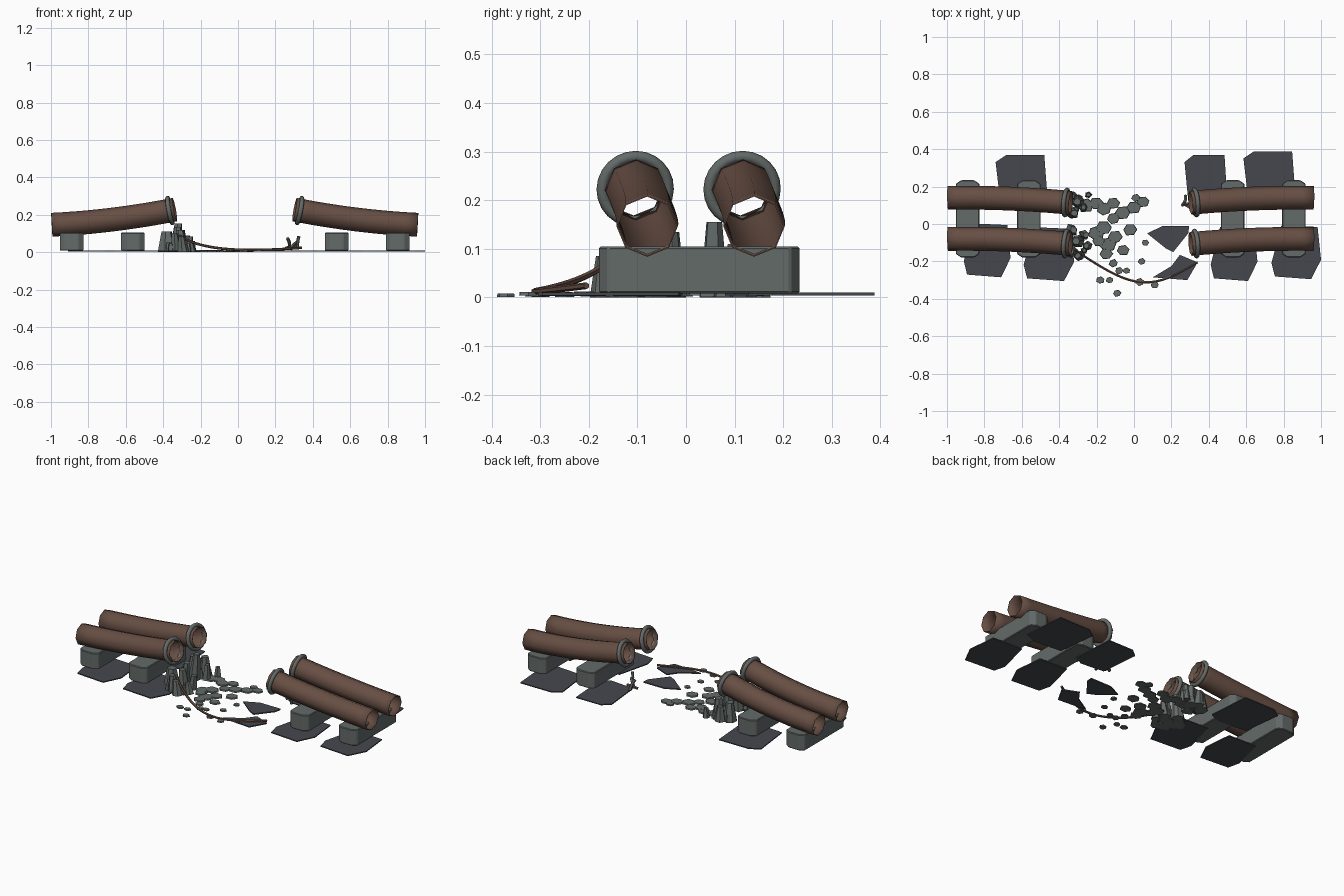
import bpy, bmesh, math, random
from mathutils import Vector

cube = bpy.data.objects.get("Cube")
if cube:
    bpy.data.objects.remove(cube, do_unlink=True)
rng = random.Random(4)


def material(name, rgb):
    m = bpy.data.materials.new(name)
    m.use_nodes = True
    m.diffuse_color = (*rgb, 1)
    m.node_tree.nodes["Principled BSDF"].inputs["Base Color"].default_value = (*rgb, 1)
    return m


RUST = material("rust brown", (0.135, 0.077, 0.057))
STONE = material("stone grey", (0.125, 0.145, 0.14))
SLATE = material("dark slate", (0.06, 0.064, 0.077))


def finish(bm, name, mat, smooth=False):
    bmesh.ops.recalc_face_normals(bm, faces=bm.faces)
    me = bpy.data.meshes.new(name)
    bm.to_mesh(me)
    bm.free()
    me.materials.append(mat)
    ob = bpy.data.objects.new(name, me)
    bpy.context.collection.objects.link(ob)
    if smooth:
        bpy.ops.object.select_all(action='DESELECT')
        ob.select_set(True)
        bpy.context.view_layer.objects.active = ob
        bpy.ops.object.shade_smooth_by_angle(angle=math.radians(50))
    return ob


def bezier(ctrl, n):
    """Points along a Bezier curve of any degree."""
    out = []
    for i in range(n + 1):
        p = [Vector(c) for c in ctrl]
        while len(p) > 1:
            p = [a.lerp(b, i / n) for a, b in zip(p, p[1:])]
        out.append(p[0])
    return out


def tube(name, pts, r, sides, mat, capped=True):
    bm = bmesh.new()
    rings = []
    for i, p in enumerate(pts):
        t = (pts[min(i + 1, len(pts) - 1)] - pts[max(i - 1, 0)]).normalized()
        side = t.cross(Vector((0, 0, 1)))
        if side.length < 0.01:
            side = Vector((1, 0, 0))
        side.normalize()
        up = side.cross(t)
        angles = [math.tau * k / sides for k in range(sides)]
        rings.append([bm.verts.new(p + r * (math.cos(a) * up + math.sin(a) * side)) for a in angles])
    for a, b in zip(rings, rings[1:]):
        for k in range(sides):
            j = (k + 1) % sides
            bm.faces.new((a[k], a[j], b[j], b[k]))
    if capped:
        bm.faces.new(rings[0])
        bm.faces.new(rings[-1])
    return finish(bm, name, mat, True)


def prism(bm, outline, z0, z1, taper=1.0, lean=(0, 0)):
    """Extruded outline, optionally narrowing and leaning towards the top."""
    cx = sum(p[0] for p in outline) / len(outline)
    cy = sum(p[1] for p in outline) / len(outline)
    low = [bm.verts.new((x, y, z0)) for x, y in outline]
    top = [bm.verts.new((cx + (x - cx) * taper + lean[0],
                         cy + (y - cy) * taper + lean[1], z1)) for x, y in outline]
    bm.faces.new(low)
    bm.faces.new(top)
    for k in range(len(low)):
        j = (k + 1) % len(low)
        bm.faces.new((low[k], low[j], top[j], top[k]))


def ngon(x, y, r, n, jitter=0.15, stretch=1.0):
    turn = rng.uniform(0, 0.4)
    pts = []
    for k in range(n):
        a = turn + math.tau * k / n
        q = r * rng.uniform(1 - jitter, 1 + jitter)
        pts.append((x + q * stretch * math.cos(a), y + q * math.sin(a)))
    return pts


# Two broken pipe pairs, with collars and the blocks carrying them
SHIFT = -0.0175
for s, label in ((-1, "right"), (1, "left")):
    for dy, row in ((0.11, "back"), (-0.11, "front")):
        ctrl = [(s * x + SHIFT, y + dy, z) for x, y, z in
                ((0.978, 0.03, 0.147), (0.65, 0.035, 0.163), (0.32, 0.003, 0.228))]
        pts = bezier(ctrl, 10)
        pipe = tube(f"{label}_{row}_pipe", pts, 0.0635, 8, RUST, False)
        wall = pipe.modifiers.new("wall", 'SOLIDIFY')
        wall.thickness = 0.003
        axis = pts[-1] - pts[-2]
        centre = pts[-1] - axis.normalized() * 0.027
        bpy.ops.mesh.primitive_torus_add(
            major_radius=0.068, minor_radius=0.012, major_segments=24, minor_segments=8,
            location=centre, rotation=axis.to_track_quat('Z', 'Y').to_euler())
        collar = bpy.context.object
        collar.name = f"{label}_{row}_collar"
        collar.data.materials.append(STONE)
        bpy.ops.object.shade_smooth_by_angle(angle=math.radians(50))
    for x, end in ((0.872, "outer"), (0.545, "inner")):
        bm = bmesh.new()
        cx, w, n = s * x + SHIFT, 0.063, 0.035
        half = [(n, 0.234), (w, 0.215), (w, -0.16), (n, -0.179)]
        outline = [(cx + a, b) for a, b in half] + [(cx - a, b) for a, b in reversed(half)]
        prism(bm, outline, 0.008, 0.105)
        block = finish(bm, f"{label}_{end}_support", STONE)
        bev = block.modifiers.new("worn edges", 'BEVEL')
        bev.width, bev.segments, bev.limit_method = 0.004, 1, 'ANGLE'

# Cracked ground slabs: corner position, width, and which way the shape points
BACK = [(0, 0.87), (0.2, 1), (0.93, 1), (1, 0.1), (0.75, 0), (0.1, 0.05)]
FRONT = [(0.07, 0.05), (0.8, 0), (1, 0.36), (0.93, 0.97), (0.2, 1), (0, 0.3)]
slabs = [(-0.74, 0.08, 0.28, BACK), (0.27, 0.08, 0.23, BACK), (0.585, 0.1, 0.28, BACK),
         (-0.91, -0.285, 0.25, FRONT), (-0.59, -0.305, 0.27, FRONT),
         (0.41, -0.305, 0.25, FRONT), (0.735, -0.295, 0.265, FRONT)]
for i, (x, y, w, shape) in enumerate(slabs):
    bm = bmesh.new()
    prism(bm, [(x + a * w, y + b * 0.288) for a, b in shape], 0.004, 0.01)
    finish(bm, f"ground_slab_{i + 1}", SLATE)

# Loose slab fragments in the gap
shards = [[(0.07, -0.05), (0.155, -0.01), (0.295, -0.01), (0.29, -0.05), (0.21, -0.15), (0.17, -0.13)],
          [(0.245, -0.165), (0.34, -0.205), (0.285, -0.3), (0.1, -0.285), (0.2, -0.225)]]
for i, shard in enumerate(shards):
    bm = bmesh.new()
    prism(bm, shard, 0.003, 0.01)
    finish(bm, f"slab_fragment_{i + 1}", SLATE)

# Flat scattered stones
bm = bmesh.new()
big = [(0.05, 0.12), (0, 0.09), (-0.11, 0.11), (-0.2, 0.11), (-0.16, 0.08), (-0.06, 0.06),
       (-0.11, 0.03), (-0.16, -0.02), (-0.1, -0.07), (-0.2, -0.05), (-0.06, -0.14),
       (-0.15, -0.16), (-0.19, -0.09), (-0.26, 0.1), (-0.02, -0.03), (-0.14, -0.11)]
small = [(0.06, -0.1), (0.01, 0.14), (-0.11, -0.21), (-0.08, -0.25), (-0.04, -0.25),
         (0.03, -0.31), (0.11, -0.325), (-0.09, -0.37), (-0.18, -0.3), (-0.13, -0.3), (0.04, -0.2)]
for pts, r in ((big, 0.036), (small, 0.02)):
    for x, y in pts:
        low = rng.uniform(0, 0.004)
        prism(bm, ngon(x, y, r * rng.uniform(0.8, 1.1), 6, 0.08, 1.15), low, low + 0.008, 0.93)
finish(bm, "scattered_stones", STONE)

# Broken rock heaps under the open pipe ends
bm = bmesh.new()
rocks = [(-0.33, 0.06, 0.034, 0.155), (-0.3, 0.12, 0.034, 0.12), (-0.38, 0.11, 0.04, 0.11),
         (-0.27, 0.09, 0.026, 0.09), (-0.33, 0.15, 0.03, 0.09),
         (-0.33, -0.03, 0.032, 0.135), (-0.3, -0.09, 0.034, 0.12), (-0.38, -0.09, 0.045, 0.11),
         (-0.27, -0.06, 0.028, 0.085), (-0.33, -0.15, 0.034, 0.1), (-0.29, -0.17, 0.028, 0.085),
         (-0.25, -0.12, 0.026, 0.06)]
for x, y, r, h in rocks:
    prism(bm, ngon(x, y, r, 6, 0.2), 0, h, 0.55, (rng.uniform(-0.012, 0.012), 0))
for i in range(14):
    y = rng.choice((0.11, -0.1)) + rng.uniform(-0.06, 0.06)
    prism(bm, ngon(rng.uniform(-0.4, -0.24), y, 0.02, 5, 0.2), 0, rng.uniform(0.02, 0.06), 0.6)
finish(bm, "rock_heap", STONE)

# Fallen cable
cable = bezier([(-0.31, -0.14, 0.09), (-0.24, -0.2, 0.03), (-0.08, -0.27, 0.008),
                (0.03, -0.41, 0.006), (0.19, -0.29, 0.012), (0.34, -0.205, 0.024)], 20)
tube("fallen_cable", cable, 0.007, 6, RUST)

# Torn scraps by the far pipe end
scraps = [((0.275, 0.15, 0.02), (0.28, 0.13, 0.05), (0.265, 0.11, 0.075)),
          ((0.28, 0.1, 0.015), (0.3, 0.09, 0.05), (0.32, 0.07, 0.055)),
          ((0.32, 0.06, 0.02), (0.315, 0.06, 0.05), (0.325, 0.05, 0.085)),
          ((0.255, 0.1, 0.02), (0.28, 0.11, 0.03), (0.32, 0.11, 0.03))]
for i, ctrl in enumerate(scraps):
    tube(f"torn_scrap_{i + 1}", bezier(ctrl, 4), 0.009, 6, STONE if i < 3 else RUST)
